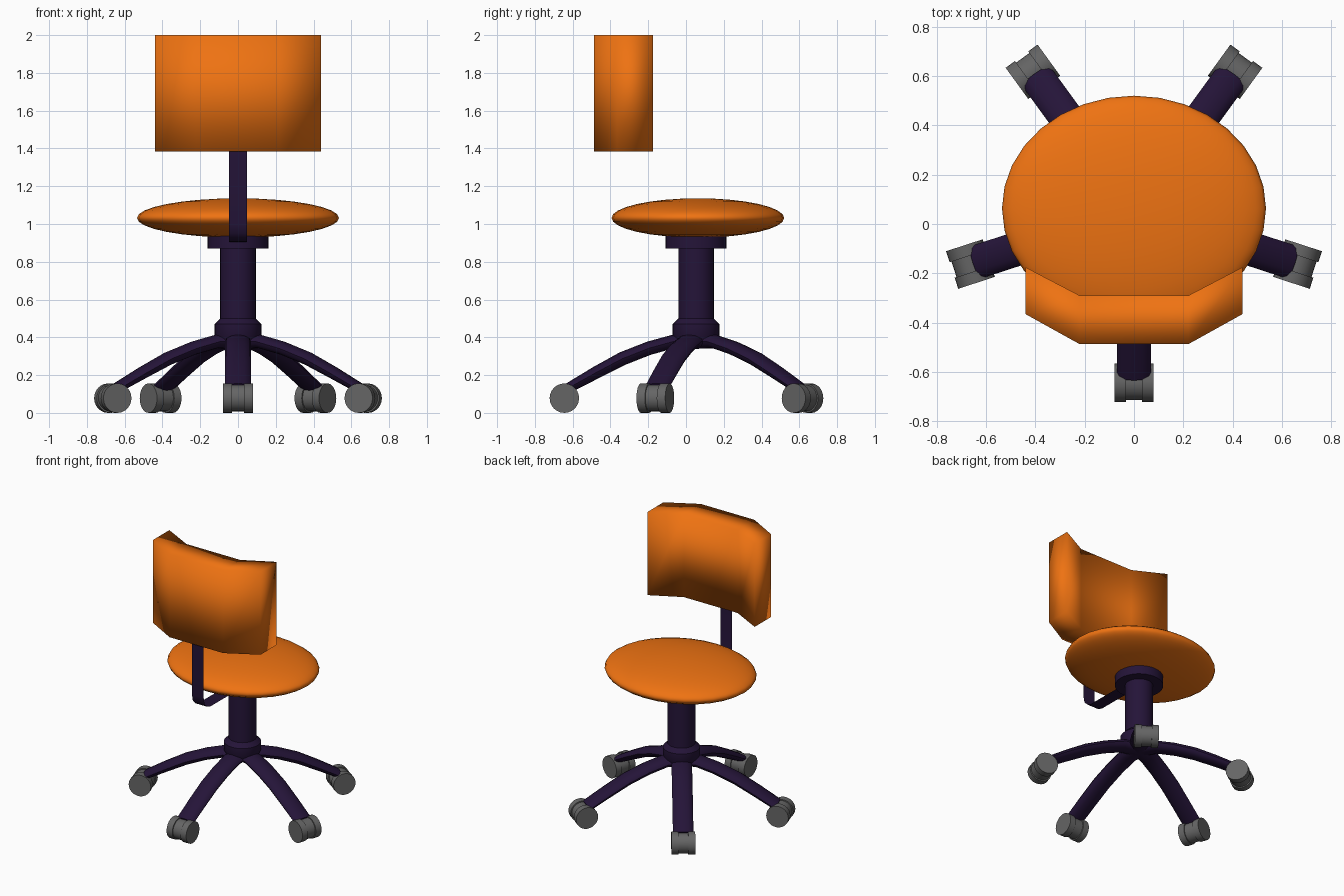
import bpy, bmesh
from math import sin, cos, pi, radians
from mathutils import Matrix

if "Cube" in bpy.data.objects:
    bpy.data.objects.remove(bpy.data.objects["Cube"])

CY = 0.053  # y of the column axis


def material(name, rgb):
    m = bpy.data.materials.new(name)
    m.diffuse_color = (*rgb, 1)
    m.use_nodes = True
    m.node_tree.nodes["Principled BSDF"].inputs["Base Color"].default_value = m.diffuse_color
    return m


ORANGE = material("orange_fabric", (0.86, 0.17, 0.006))
PURPLE = material("dark_purple", (0.018, 0.007, 0.04))
GREY = material("caster_grey", (0.13, 0.13, 0.13))


def add(name, verts, faces, mat, angle=None, matrix=Matrix()):
    me = bpy.data.meshes.new(name)
    me.from_pydata(verts, [], faces)
    ob = bpy.data.objects.new(name, me)
    bpy.context.collection.objects.link(ob)
    me.materials.append(mat)
    me.transform(matrix)
    if len(faces) > 4:
        bm = bmesh.new()
        bm.from_mesh(me)
        bmesh.ops.recalc_face_normals(bm, faces=bm.faces)
        bm.to_mesh(me)
        bm.free()
    bpy.ops.object.select_all(action='DESELECT')
    ob.select_set(True)
    bpy.context.view_layer.objects.active = ob
    if angle:
        bpy.ops.object.shade_smooth_by_angle(angle=radians(angle))
    else:
        bpy.ops.object.shade_smooth()
    return ob


def skin(rings):
    """Join equal-sized rings of points into a closed, capped tube."""
    n = len(rings[0])
    verts = [p for r in rings for p in r]
    faces = [(k * n + i, k * n + (i + 1) % n, (k + 1) * n + (i + 1) % n, (k + 1) * n + i)
             for k in range(len(rings) - 1) for i in range(n)]
    faces += [tuple(range(n))[::-1], tuple(range(len(verts) - n, len(verts)))]
    return verts, faces


def lathe(profile, n):
    """Revolve (radius, height) pairs around z."""
    return skin([[(r * cos(2 * pi * i / n), r * sin(2 * pi * i / n), z)
                  for i in range(n)] for r, z in profile])


# seat: flattened ball
bpy.ops.mesh.primitive_uv_sphere_add(segments=32, ring_count=16, radius=1, location=(0, 0.063, 1.032))
seat = bpy.context.object
seat.name = "seat"
seat.scale = (0.535, 0.457, 0.104)
seat.data.materials.append(ORANGE)
bpy.ops.object.shade_smooth()

# backrest: curved pad made of three straight segments
outline = [(-0.44, -0.365), (-0.22, -0.487), (0.22, -0.487), (0.44, -0.365),
           (0.44, -0.175), (0.22, -0.29), (-0.22, -0.29), (-0.44, -0.175)]
verts, _ = skin([[(x, y, z) for x, y in outline] for z in (1.385, 2.0)])
faces = [(i, (i + 1) % 8, (i + 1) % 8 + 8, i + 8) for i in range(8)]
for a, b, c, d in ((0, 1, 6, 7), (1, 2, 5, 6), (2, 3, 4, 5)):
    faces += [(d, c, b, a), (a + 8, b + 8, c + 8, d + 8)]
add("backrest", verts, faces, ORANGE)

# back support: thin flat strip bent under the seat
path = [(-0.47, 1.45), (-0.47, 1.0), (-0.46, 0.95), (-0.43, 0.92), (-0.39, 0.908), (0.0, 0.905)]
verts = [(x, y, z) for y, z in path for x in (-0.048, 0.048)]
add("back_support_strip", verts,
    [(2 * i, 2 * i + 1, 2 * i + 3, 2 * i + 2) for i in range(len(path) - 1)], PURPLE)

# column, collar and seat plate
axis = Matrix.Translation((0, CY, 0))
add("seat_plate", *lathe([(0.162, 0.87), (0.162, 0.95)], 32), PURPLE, 35, axis)
add("column", *lathe([(0.094, 0.36), (0.094, 0.9)], 32), PURPLE, 35, axis)
add("base_collar", *lathe([(0.1, 0.36), (0.125, 0.41), (0.125, 0.47), (0.094, 0.5)], 24), PURPLE, 35, axis)

# five legs with twin-wheel casters
leg_path = [(0.0, 0.375, 0.036), (0.12, 0.378, 0.036), (0.25, 0.342, 0.036),
            (0.39, 0.287, 0.036), (0.53, 0.213, 0.033), (0.675, 0.132, 0.027)]
wheel_profile = [(0.078, -0.08), (0.078, -0.033), (0.07, -0.033), (0.07, 0.033), (0.078, 0.033), (0.078, 0.08)]
for k in range(5):
    place = axis @ Matrix.Rotation(radians(-90 + 72 * k), 4, 'Z')
    rings = []
    for r, z, h in leg_path:
        tilt = 0.45 * min(1, r / 0.4)
        rings.append([(r + h * sin(t) * sin(tilt), 0.069 * cos(t), z + h * sin(t) * cos(tilt))
                      for t in (2 * pi * i / 12 for i in range(12))])
    add(f"leg_{k + 1}", *skin(rings), PURPLE, 50, place)
    hub = place @ Matrix.Translation((0.697, 0, 0.078)) @ Matrix.Rotation(pi / 2, 4, 'X')
    add(f"caster_{k + 1}", *lathe(wheel_profile, 24), GREY, 35, hub)
